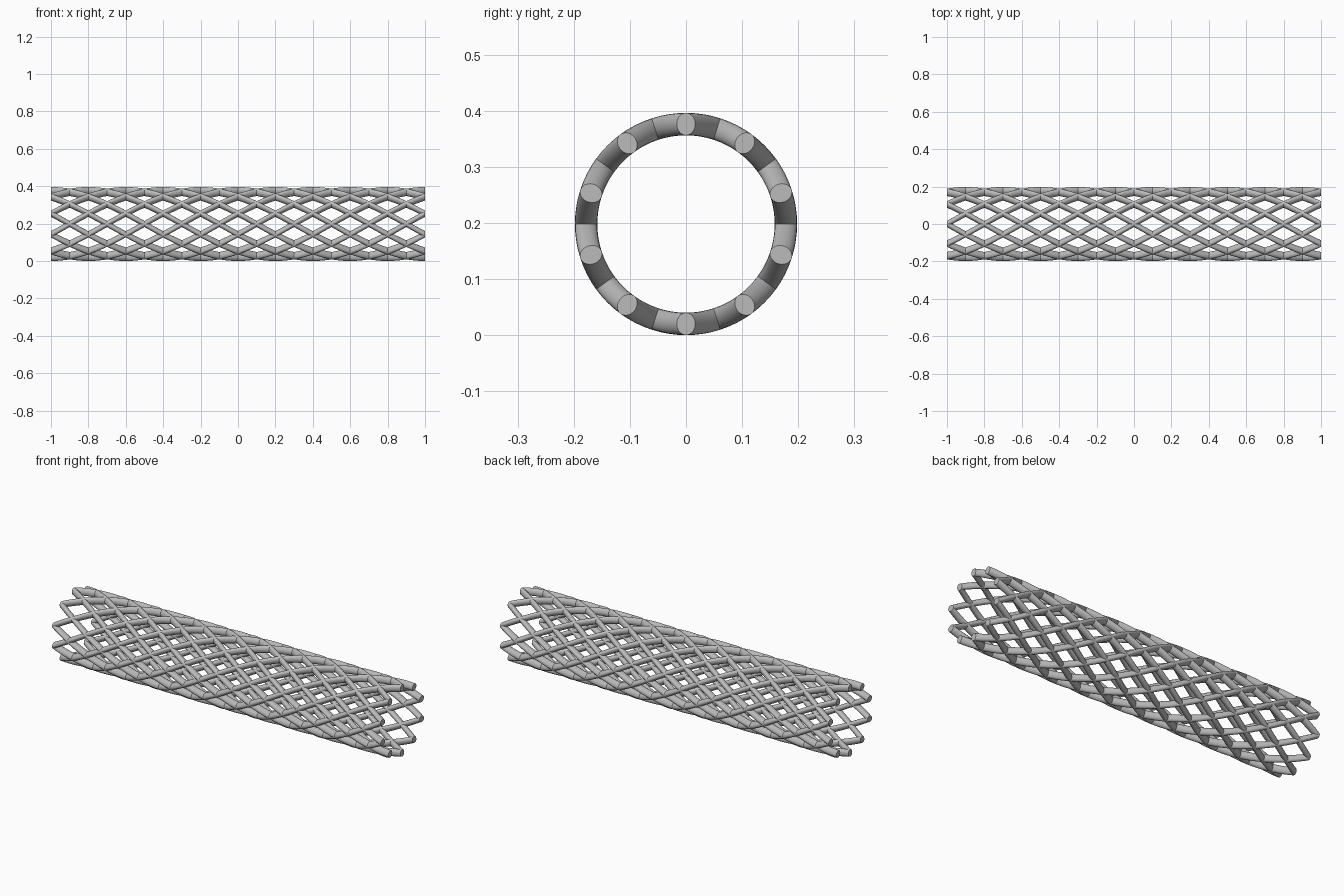
import bpy, bmesh, math

STRANDS = 10            # strands wound in each direction
RADIUS = 0.178          # centre line radius of the braid
OUTER = 0.198           # outer radius, also the axis height
RADIAL, TANGENT = 0.02, 0.0165   # half sizes of a strand's oval section
STEPS, SIDES = 80, 20

cube = bpy.data.objects.get("Cube")
if cube:
    bpy.data.objects.remove(cube, do_unlink=True)

# Brushed grey metal
steel = bpy.data.materials.new("grey steel")
steel.use_nodes = True
colour = (0.5, 0.5, 0.5, 1)
steel.diffuse_color = colour
steel.node_tree.nodes["Principled BSDF"].inputs["Base Color"].default_value = colour


def strand_mesh(name, direction):
    """One full helical turn along x with flat oval ends."""
    bm = bmesh.new()
    rings = []
    for i in range(STEPS + 1):
        t = i / STEPS
        turn = math.pi / 2 + direction * math.tau * t
        c, s = math.cos(turn), math.sin(turn)
        ring = []
        for k in range(SIDES):
            a = math.tau * k / SIDES
            r = RADIUS + RADIAL * math.cos(a)
            w = TANGENT * math.sin(a)
            ring.append(bm.verts.new((2 * t - 1, r * c - w * s, r * s + w * c)))
        rings.append(ring)
    for a, b in zip(rings, rings[1:]):
        for k in range(SIDES):
            n = (k + 1) % SIDES
            bm.faces.new((a[k], a[n], b[n], b[k]))
    bm.faces.new(rings[0])
    bm.faces.new(rings[-1])
    bmesh.ops.recalc_face_normals(bm, faces=bm.faces)
    mesh = bpy.data.meshes.new(name)
    bm.to_mesh(mesh)
    bm.free()
    mesh.materials.append(steel)
    return mesh


# Two opposite sets of strands, evenly turned about the axis
bpy.ops.object.select_all(action="DESELECT")
for label, direction in (("right_hand_strand", 1), ("left_hand_strand", -1)):
    mesh = strand_mesh(label, direction)
    for i in range(STRANDS):
        strand = bpy.data.objects.new(f"{label}_{i + 1}", mesh)
        strand.location.z = OUTER
        strand.rotation_euler.x = math.tau * i / STRANDS
        bpy.context.collection.objects.link(strand)
    strand.select_set(True)
    bpy.context.view_layer.objects.active = strand
bpy.ops.object.shade_smooth_by_angle(angle=math.radians(35))
